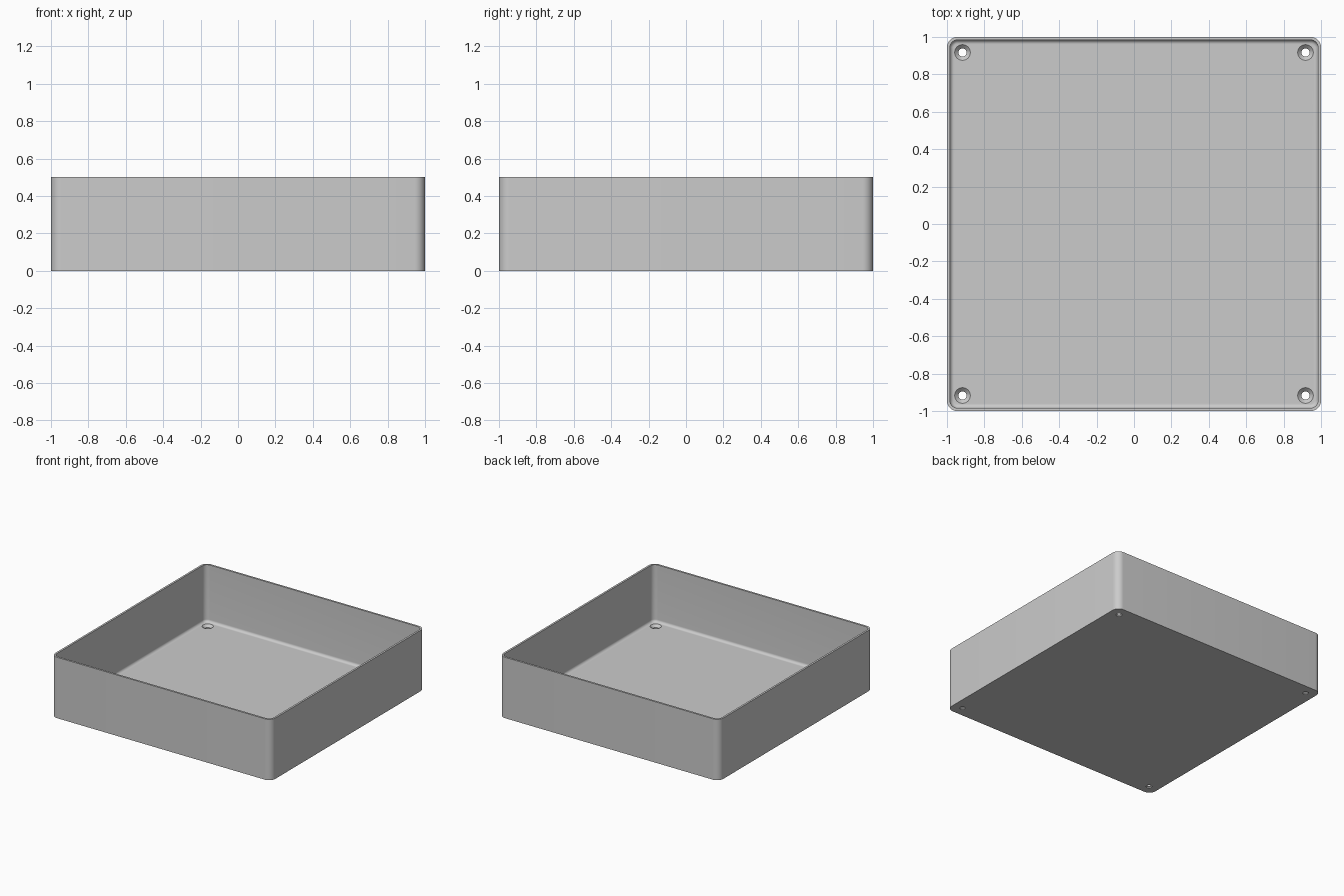
import bpy, bmesh
from math import sin, cos, pi, radians

cube = bpy.data.objects.get("Cube")
if cube:
    bpy.data.objects.remove(cube, do_unlink=True)

HEIGHT, WALL, FLOOR = 0.5, 0.016, 0.03
CORNER, FILLET = 0.056, 0.022
HOLE_POS, HOLE_R, SINK_R = 0.917, 0.022, 0.042

grey = bpy.data.materials.new("plain grey")
grey.use_nodes = True
colour = (0.6, 0.6, 0.6, 1)
grey.diffuse_color = colour
grey.node_tree.nodes["Principled BSDF"].inputs["Base Color"].default_value = colour


def rounded_square(inset, steps=10):
    """Outline of the tray moved inwards by inset."""
    r, c = CORNER - inset, 1 - CORNER
    points = []
    for q, (sx, sy) in enumerate([(1, 1), (-1, 1), (-1, -1), (1, -1)]):
        for i in range(steps + 1):
            a = (q + i / steps) * pi / 2
            points.append((sx * c + r * cos(a), sy * c + r * sin(a)))
    return points


def circle(r, x, y, sides=32):
    return [(x + r * cos(2 * pi * i / sides), y + r * sin(2 * pi * i / sides))
            for i in range(sides)]


def stack(name, layers):
    """Solid skinned through outlines at given heights, capped at both ends."""
    bm = bmesh.new()
    rings = [[bm.verts.new((x, y, z)) for x, y in pts] for pts, z in layers]
    for a, b in zip(rings, rings[1:]):
        for i in range(len(a)):
            j = (i + 1) % len(a)
            bm.faces.new((a[i], a[j], b[j], b[i]))
    bm.faces.new(rings[0][::-1])
    bm.faces.new(rings[-1])
    bmesh.ops.recalc_face_normals(bm, faces=bm.faces)
    mesh = bpy.data.meshes.new(name)
    bm.to_mesh(mesh)
    bm.free()
    mesh.materials.append(grey)
    obj = bpy.data.objects.new(name, mesh)
    bpy.context.collection.objects.link(obj)
    return obj


# Open tray: outer wall, rim, inner wall, fillet down to the floor
layers = [(0, 0), (0, HEIGHT), (WALL, HEIGHT)]
for i in range(9):
    a = i / 8 * pi / 2
    layers.append((WALL + FILLET * (1 - cos(a)), FLOOR + FILLET * (1 - sin(a))))
tray = stack("tray", [(rounded_square(d), z) for d, z in layers])

# Countersunk screw holes in the four corners
cutters = []
for sx in (-1, 1):
    for sy in (-1, 1):
        x, y = sx * HOLE_POS, sy * HOLE_POS
        profile = [(HOLE_R, -0.02), (HOLE_R, FLOOR - SINK_R + HOLE_R),
                   (SINK_R, FLOOR), (SINK_R, FLOOR + 0.05)]
        cutter = stack("hole_cutter", [(circle(r, x, y), z) for r, z in profile])
        cutter.hide_render = True
        cutters.append(cutter)
        cut = tray.modifiers.new("screw hole", "BOOLEAN")
        cut.operation, cut.solver, cut.object = "DIFFERENCE", "EXACT", cutter

bpy.ops.object.select_all(action="DESELECT")
bpy.context.view_layer.objects.active = tray
tray.select_set(True)
for name in [m.name for m in tray.modifiers]:
    tray.modifiers.active = tray.modifiers[name]
while tray.modifiers:
    bpy.ops.object.modifier_apply(modifier=tray.modifiers[0].name)
for cutter in cutters:
    bpy.data.objects.remove(cutter, do_unlink=True)

bpy.ops.object.shade_smooth_by_angle(angle=radians(30))
